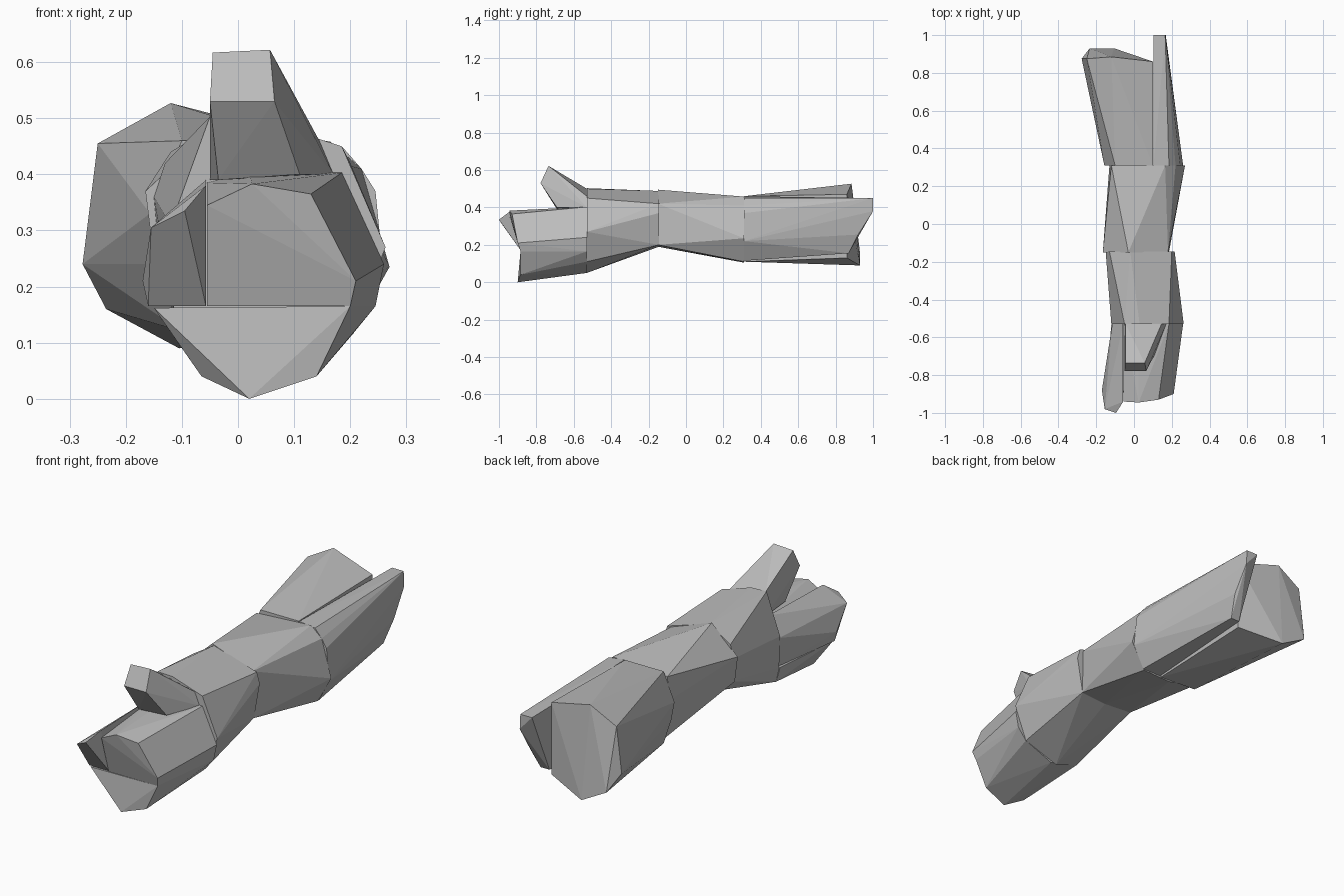
import bpy, bmesh

stone = bpy.data.materials.new("grey_bark")
stone.diffuse_color = (0.5, 0.5, 0.5, 1)


def ring(y, *xz):
    """Cross-section corners in a plane across the log."""
    return [(x, y, z) for x, z in xz]


def chunk(name, points):
    """Flat-faced convex block spanning the given corners."""
    bm = bmesh.new()
    for p in points:
        bm.verts.new(p)
    res = bmesh.ops.convex_hull(bm, input=bm.verts[:])
    junk = {v for v in res["geom_interior"] + res["geom_unused"]
            if isinstance(v, bmesh.types.BMVert)}
    bmesh.ops.delete(bm, geom=list(junk), context='VERTS')
    bmesh.ops.dissolve_limit(bm, angle_limit=0.03, verts=bm.verts[:], edges=bm.edges[:])
    bmesh.ops.recalc_face_normals(bm, faces=bm.faces[:])
    me = bpy.data.meshes.new(name)
    bm.to_mesh(me)
    bm.free()
    me.materials.append(stone)
    ob = bpy.data.objects.new(name, me)
    bpy.context.collection.objects.link(ob)


# Front end: underside wedge, main block and side splinter
chunk("front_underside",
      [(-0.15, -0.885, 0.162), (0.2, -0.885, 0.165), (0.14, -0.885, 0.04),
       (0.02, -0.9, 0.0), (-0.065, -0.86, 0.04)]
      + ring(-0.53, (-0.12, 0.162), (0.245, 0.165), (0.2, 0.11), (0.05, 0.05), (-0.1, 0.09)))
chunk("front_block",
      [(-0.055, -0.885, 0.165), (0.2, -0.885, 0.165), (0.21, -0.9, 0.21),
       (0.13, -0.93, 0.365), (0.025, -0.945, 0.383), (-0.055, -0.94, 0.345)]
      + ring(-0.53, (-0.055, 0.165), (0.245, 0.165), (0.26, 0.24), (0.185, 0.403),
             (0.02, 0.403), (-0.055, 0.385)))
chunk("front_splinter",
      [(-0.155, -0.98, 0.305), (-0.095, -1.0, 0.335), (-0.057, -0.94, 0.38),
       (-0.17, -0.88, 0.21), (-0.16, -0.88, 0.165), (-0.057, -0.88, 0.165)]
      + ring(-0.53, (-0.11, 0.165), (-0.115, 0.3), (-0.057, 0.39)))

# Broken branch rising from the front end
chunk("branch_stub",
      [(-0.045, -0.735, 0.617), (0.057, -0.735, 0.622),
       (0.065, -0.778, 0.53), (-0.05, -0.778, 0.53),
       (0.11, -0.69, 0.4), (-0.035, -0.69, 0.39)]
      + ring(-0.53, (0.17, 0.4), (0.145, 0.46), (-0.045, 0.5), (-0.05, 0.39)))

# Two middle lengths
chunk("middle_front",
      ring(-0.53, (-0.115, 0.16), (-0.1, 0.09), (0.02, 0.05), (0.2, 0.11), (0.263, 0.27),
           (0.185, 0.45), (0.03, 0.5), (-0.05, 0.503), (-0.12, 0.31))
      + ring(-0.145, (-0.15, 0.36), (-0.13, 0.42), (-0.02, 0.488), (0.2, 0.42),
             (0.215, 0.37), (0.185, 0.2), (0.05, 0.19), (-0.1, 0.2), (-0.14, 0.25)))
chunk("middle_back",
      ring(-0.15, (-0.165, 0.37), (-0.15, 0.25), (-0.03, 0.495), (0.18, 0.42),
           (0.185, 0.2), (0.05, 0.19), (-0.1, 0.2))
      + ring(0.31, (-0.13, 0.33), (-0.12, 0.44), (0.165, 0.458), (0.22, 0.41),
             (0.27, 0.235), (0.2, 0.11), (0.05, 0.105), (-0.1, 0.14)))

# Back end, split lengthwise into two pieces
chunk("back_block",
      ring(0.31, (-0.157, 0.33), (-0.14, 0.24), (-0.1, 0.12), (0.1, 0.11),
           (0.1, 0.46), (-0.1, 0.46))
      + [(-0.25, 0.875, 0.455), (-0.277, 0.875, 0.24), (-0.235, 0.93, 0.16),
         (-0.105, 0.93, 0.09), (0.1, 0.86, 0.13), (0.1, 0.86, 0.47), (-0.12, 0.885, 0.527)])
chunk("back_splinter",
      ring(0.31, (0.104, 0.46), (0.185, 0.45), (0.22, 0.41), (0.245, 0.37), (0.26, 0.22),
           (0.205, 0.115), (0.104, 0.115))
      + [(0.104, 1.0, 0.45), (0.165, 1.0, 0.45), (0.168, 1.0, 0.38),
         (0.17, 0.92, 0.255), (0.15, 0.87, 0.155), (0.104, 0.87, 0.155)])
